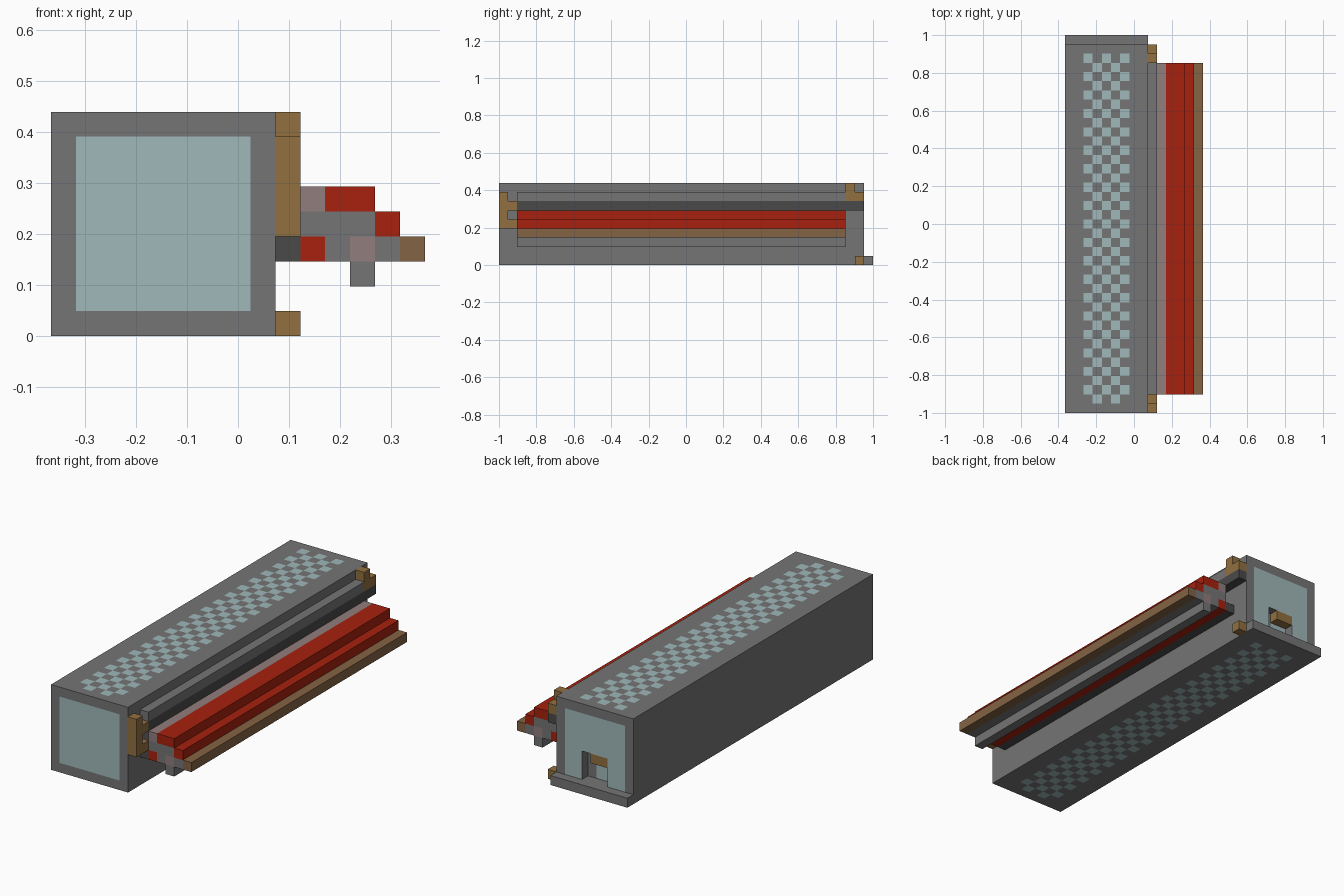
import bpy, bmesh
from mathutils import Vector

cube = bpy.data.objects.get("Cube")
if cube:
    bpy.data.objects.remove(cube, do_unlink=True)

# One cell of the block grid: 15 wide, 41 long, 9 high
U = 2 / 41
ORIGIN = Vector((-7.5, -20.5, 0))


def material(name, srgb):
    lin = [(c / 255 / 12.92) if c < 11 else ((c / 255 + 0.055) / 1.055) ** 2.4 for c in srgb]
    m = bpy.data.materials.new(name)
    m.use_nodes = True
    m.diffuse_color = (*lin, 1)
    bsdf = m.node_tree.nodes["Principled BSDF"]
    bsdf.inputs["Base Color"].default_value = (*lin, 1)
    bsdf.inputs["Roughness"].default_value = 0.8
    return m


grey = material("steel grey", (117, 117, 117))
glass = material("pale glass blue", (160, 184, 186))
gold = material("brass", (145, 112, 64))
red = material("red", (168, 33, 14))
pink = material("dusty pink", (146, 125, 125))
dark = material("dark grey", (74, 74, 74))
brown = material("brown", (131, 99, 67))


def cuboid(bm, x, y, z):
    verts = bmesh.ops.create_cube(bm, size=1)["verts"]
    for v in verts:
        v.co = Vector([r[0] if c < 0 else r[1] for c, r in zip(v.co, (x, y, z))])


def finish(name, bm, *mats):
    for v in bm.verts:
        v.co = (v.co + ORIGIN) * U
    bmesh.ops.recalc_face_normals(bm, faces=bm.faces)
    mesh = bpy.data.meshes.new(name)
    bm.to_mesh(mesh)
    bm.free()
    for m in mats:
        mesh.materials.append(m)
    obj = bpy.data.objects.new(name, mesh)
    bpy.context.collection.objects.link(obj)
    return obj


def block(name, x, y, z, mat):
    bm = bmesh.new()
    cuboid(bm, x, y, z)
    return finish(name, bm, mat)


# Casing, cut along the cell grid so panels and vents can be coloured
bm = bmesh.new()
cuboid(bm, (0, 9), (0, 40), (0, 9))
for axis, count in enumerate((9, 40, 9)):
    normal = Vector((0, 0, 0))
    normal[axis] = 1
    for i in range(1, count):
        bmesh.ops.bisect_plane(bm, geom=bm.verts[:] + bm.edges[:] + bm.faces[:],
                               plane_co=normal * i, plane_no=normal)

# Recess in the back panel
niche = []
for f in bm.faces:
    c = f.calc_center_median()
    if c.y > 39.9 and 3 < c.x < 6 and 1 < c.z < 4:
        niche.append(f)
pushed = bmesh.ops.extrude_face_region(bm, geom=niche)["geom"]
bmesh.ops.translate(bm, vec=(0, -1, 0),
                    verts=[g for g in pushed if isinstance(g, bmesh.types.BMVert)])
bmesh.ops.delete(bm, geom=[f for f in niche if f.is_valid], context="FACES")
bm.normal_update()

# Glass end panels and checkered vents above and below
for f in bm.faces:
    c = f.calc_center_median()
    if abs(f.normal.y) > 0.9:
        if 39.5 > c.y > 38.5:
            pane = 3 < c.x < 5 and 1 < c.z < 3
        else:
            pane = 1 < c.x < 8 and 1 < c.z < 8
    elif abs(f.normal.z) > 0.9 and (c.z < 0.1 or c.z > 8.9):
        pane = 2 < c.x < 7 and 1 < c.y < 39 and (int(c.x) + int(c.y)) % 2 == 0
    else:
        pane = False
    f.material_index = 1 if pane else 0
finish("casing", bm, grey, glass)

block("back_ledge", (0, 9), (40, 41), (0, 1), grey)
block("back_handle", (3, 5), (39, 40), (3, 4), gold)

# Brass brackets on the left side
SIDE = (9, 10)
block("front_bracket_plate", SIDE, (0, 1), (4, 8), gold)
for label, z in (("lower", 4), ("upper", 6)):
    block(f"front_bracket_{label}_arm", SIDE, (1, 2), (z, z + 1), gold)
block("rear_bracket_tall", SIDE, (38, 39), (7, 9), gold)
block("rear_bracket_short", SIDE, (39, 40), (7, 8), gold)
block("rear_foot", SIDE, (39, 40), (0, 1), gold)

# Long rails running beside the casing
RUN = (2, 38)
block("upper_rail", SIDE, RUN, (7, 8), grey)
block("dark_rail", SIDE, (2, 40), (6, 7), dark)
block("mounting_rail", SIDE, RUN, (3, 4), dark)

# Stepped side rack: name, first and last column, height row, colour
rack = [
    ("rack_top_pink_strip", 10, 11, 5, pink),
    ("rack_top_red_strip", 11, 13, 5, red),
    ("rack_middle_core", 10, 13, 4, grey),
    ("rack_middle_red_strip", 13, 14, 4, red),
    ("rack_lower_red_strip", 10, 11, 3, red),
    ("rack_lower_inner_core", 11, 12, 3, grey),
    ("rack_lower_pink_strip", 12, 13, 3, pink),
    ("rack_lower_outer_core", 13, 14, 3, grey),
    ("rack_outer_edge", 14, 15, 3, brown),
    ("rack_keel", 12, 13, 2, grey),
]
for name, x0, x1, z, mat in rack:
    block(name, (x0, x1), RUN, (z, z + 1), mat)
